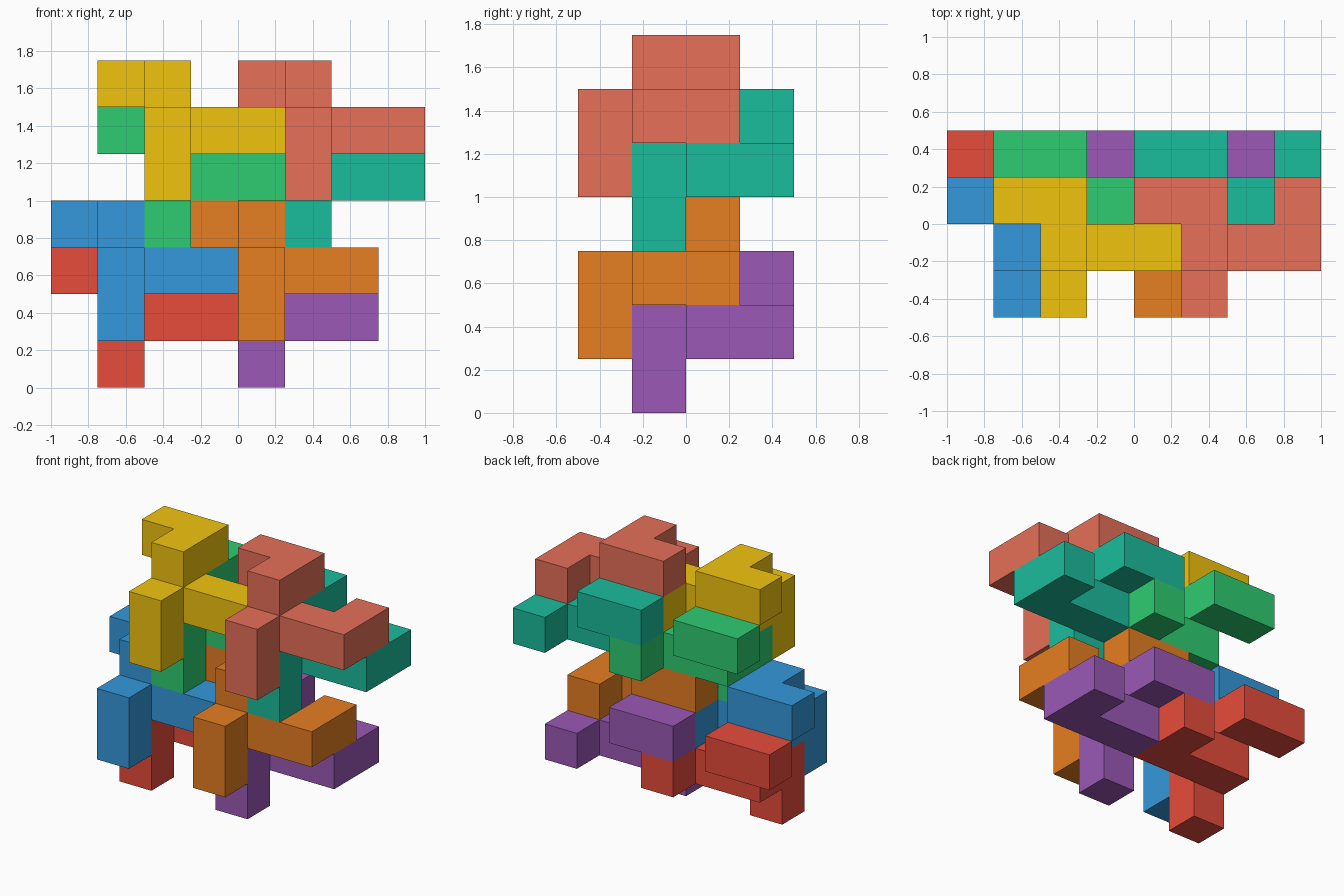
import bpy, bmesh
from mathutils import Vector

if "Cube" in bpy.data.objects:
    bpy.data.objects.remove(bpy.data.objects["Cube"])

S = 0.25  # edge of one cube cell

# One nine-cell puzzle piece, as (x, y, z) cells; every piece is a copy of it
PIECE = {(0, 2, 2), (1, 2, 2), (1, 1, 2),
         (1, 1, 1), (2, 1, 1), (3, 1, 1), (3, 2, 1),
         (1, 0, 1), (1, 0, 0)}


def linear(hex_code):
    channels = [int(hex_code[i:i + 2], 16) / 255 for i in (0, 2, 4)]
    return [c / 12.92 if c <= 0.04045 else ((c + 0.055) / 1.055) ** 2.4
            for c in channels] + [1.0]


def add_piece(name, offset, hex_code):
    bm = bmesh.new()
    # Outer faces only: skip any face shared by two cells
    for cell in PIECE:
        for axis in range(3):
            for sign in (-1, 1):
                n = Vector((0, 0, 0))
                n[axis] = sign
                if tuple(int(a + b) for a, b in zip(cell, n)) in PIECE:
                    continue
                u = Vector((0, 0, 0))
                u[(axis + 1) % 3] = 1
                v = n.cross(u)
                mid = Vector(cell) + Vector((0.5, 0.5, 0.5)) + n / 2
                corners = [mid + (u * a + v * b) / 2
                           for a, b in ((-1, -1), (1, -1), (1, 1), (-1, 1))]
                bm.faces.new([bm.verts.new(c) for c in corners])
    bmesh.ops.remove_doubles(bm, verts=bm.verts, dist=0.001)
    # Merge coplanar squares into clean flat faces
    bmesh.ops.dissolve_limit(bm, angle_limit=0.01, verts=bm.verts, edges=bm.edges)
    # Place on the cell grid, centred on x and y
    for vert in bm.verts:
        vert.co = (vert.co + Vector(offset) - Vector((4, 2, 0))) * S
    mesh = bpy.data.meshes.new(name)
    bm.to_mesh(mesh)
    bm.free()
    obj = bpy.data.objects.new(name, mesh)
    bpy.context.collection.objects.link(obj)
    mat = bpy.data.materials.new(name + "_colour")
    mat.diffuse_color = linear(hex_code)
    mat.use_nodes = True
    mat.node_tree.nodes["Principled BSDF"].inputs["Base Color"].default_value = mat.diffuse_color
    mesh.materials.append(mat)


# Back/front pairs, repeated sideways and in two tiers
PAIRS = [((0, 0, 0), ("red", "e74c3c"), ("blue", "3498db")),
         ((3, 0, 0), ("purple", "9b59b6"), ("orange", "e67e22")),
         ((1, 0, 3), ("green", "2ecc71"), ("yellow", "f1c40f")),
         ((4, 0, 3), ("teal", "1abc9c"), ("salmon", "e67058"))]
for (x, y, z), back, front in PAIRS:
    add_piece(back[0] + "_back_piece", (x, y + 1, z), back[1])
    add_piece(front[0] + "_front_piece", (x, y, z + 1), front[1])
